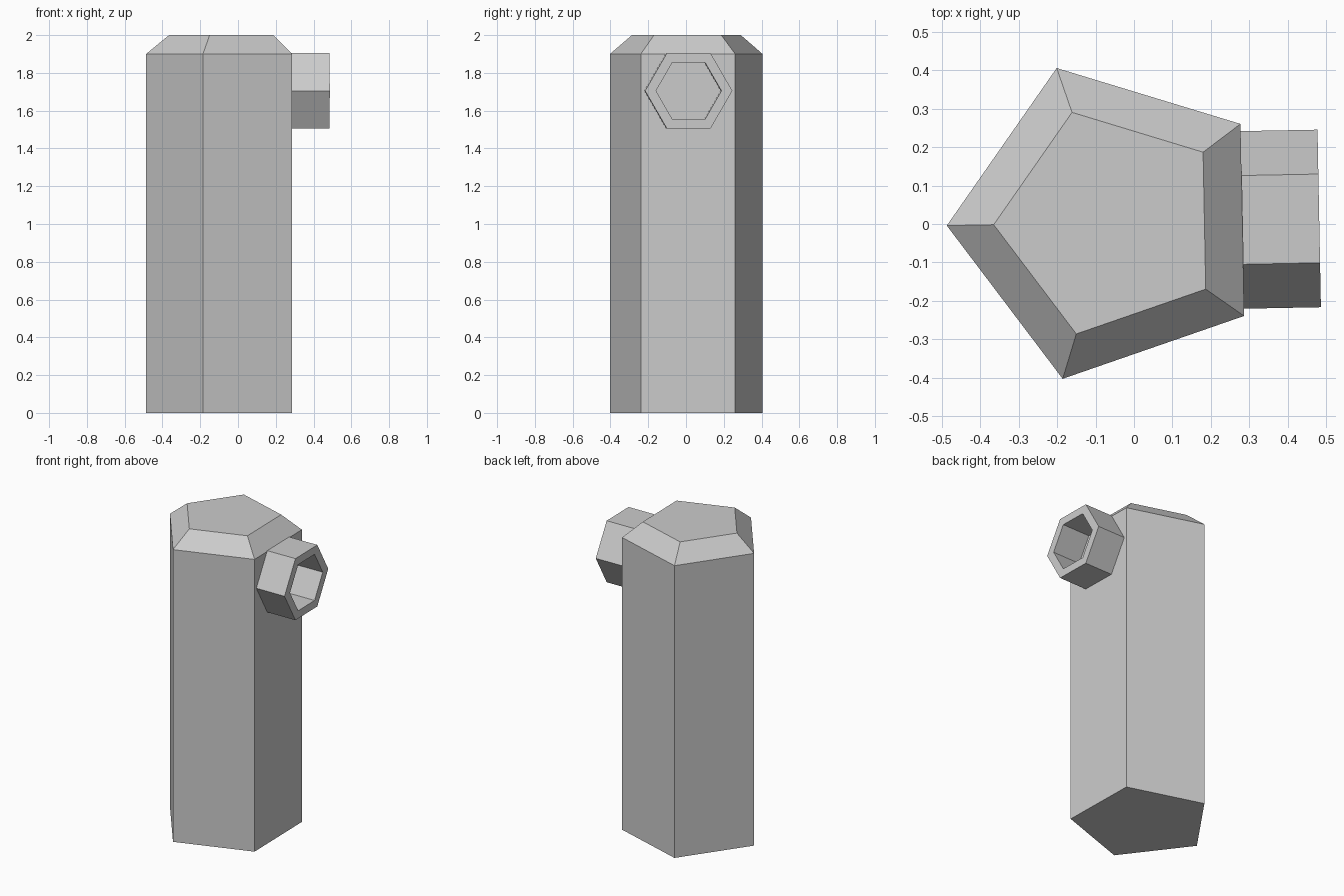
import bpy, bmesh
from math import cos, sin, pi, radians
from mathutils import Matrix

if "Cube" in bpy.data.objects:
    bpy.data.objects.remove(bpy.data.objects["Cube"])

TWIST = radians(1.1)
PLACE = Matrix.Translation((-0.062, 0.004, 0)) @ Matrix.Rotation(TWIST, 4, 'Z')


def finish(name, bm):
    bmesh.ops.recalc_face_normals(bm, faces=bm.faces)
    bm.transform(PLACE)
    mesh = bpy.data.meshes.new(name)
    bm.to_mesh(mesh)
    bm.free()
    obj = bpy.data.objects.new(name, mesh)
    bpy.context.collection.objects.link(obj)
    return obj


def bridge(bm, a, b):
    n = len(a)
    for i in range(n):
        j = (i + 1) % n
        bm.faces.new((a[i], a[j], b[j], b[i]))


# Five-sided post with a bevelled top; one flat side faces +x
bm = bmesh.new()
rings = []
for r, z in ((0.425, 0), (0.425, 1.9), (0.303, 2.0)):
    angles = [pi + i * 2 * pi / 5 for i in range(5)]
    rings.append([bm.verts.new((r * cos(a), r * sin(a), z)) for a in angles])
bridge(bm, rings[0], rings[1])
bridge(bm, rings[1], rings[2])
bm.faces.new(rings[0])
bm.faces.new(rings[2])
finish("post", bm)

# Hollow hexagonal spout, flush against the +x side of the post
bm = bmesh.new()
side = 0.425 * cos(pi / 5)
rings = []
for apothem, x in ((0.2, side), (0.2, side + 0.2), (0.15, side + 0.2), (0.15, side)):
    r = apothem / cos(pi / 6)
    rings.append([bm.verts.new((x, r * cos(i * pi / 3), 1.705 + r * sin(i * pi / 3)))
                  for i in range(6)])
for k in range(4):
    bridge(bm, rings[k], rings[(k + 1) % 4])
finish("spout", bm)
